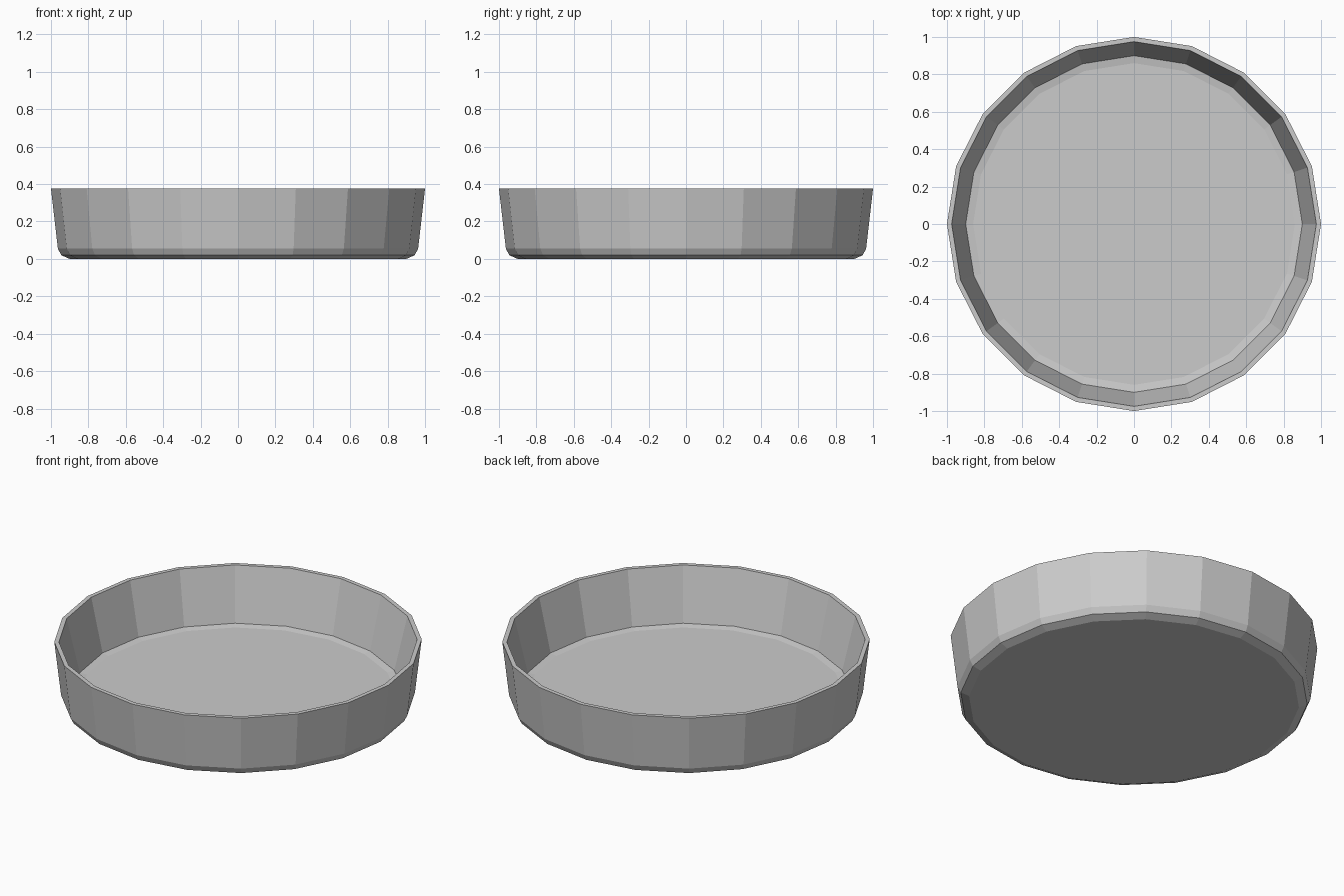
import bpy, bmesh
from math import cos, sin, pi

if "Cube" in bpy.data.objects:
    bpy.data.objects.remove(bpy.data.objects["Cube"])

SIDES = 20
# Profile (radius, height): outer base, rounded foot, wall, rim, inner wall, floor
PROFILE = [(0.90, 0.0), (0.945, 0.02), (0.963, 0.055), (1.0, 0.375),
           (0.975, 0.375), (0.90, 0.06), (0.86, 0.053)]


def ring(bm, r, z):
    return [bm.verts.new((r * cos(2 * pi * i / SIDES), r * sin(2 * pi * i / SIDES), z))
            for i in range(SIDES)]


# Shallow round pan, lathed as a low-poly closed shell
bm = bmesh.new()
rings = [ring(bm, r, z) for r, z in PROFILE]
for a, b in zip(rings, rings[1:]):
    for i in range(SIDES):
        j = (i + 1) % SIDES
        bm.faces.new((a[i], a[j], b[j], b[i]))

# Underside and inner floor
bm.faces.new(rings[0][::-1])
bm.faces.new(rings[-1])
bmesh.ops.recalc_face_normals(bm, faces=bm.faces)

mesh = bpy.data.meshes.new("round_pan")
bm.to_mesh(mesh)
bm.free()
bpy.context.collection.objects.link(bpy.data.objects.new("round_pan", mesh))
